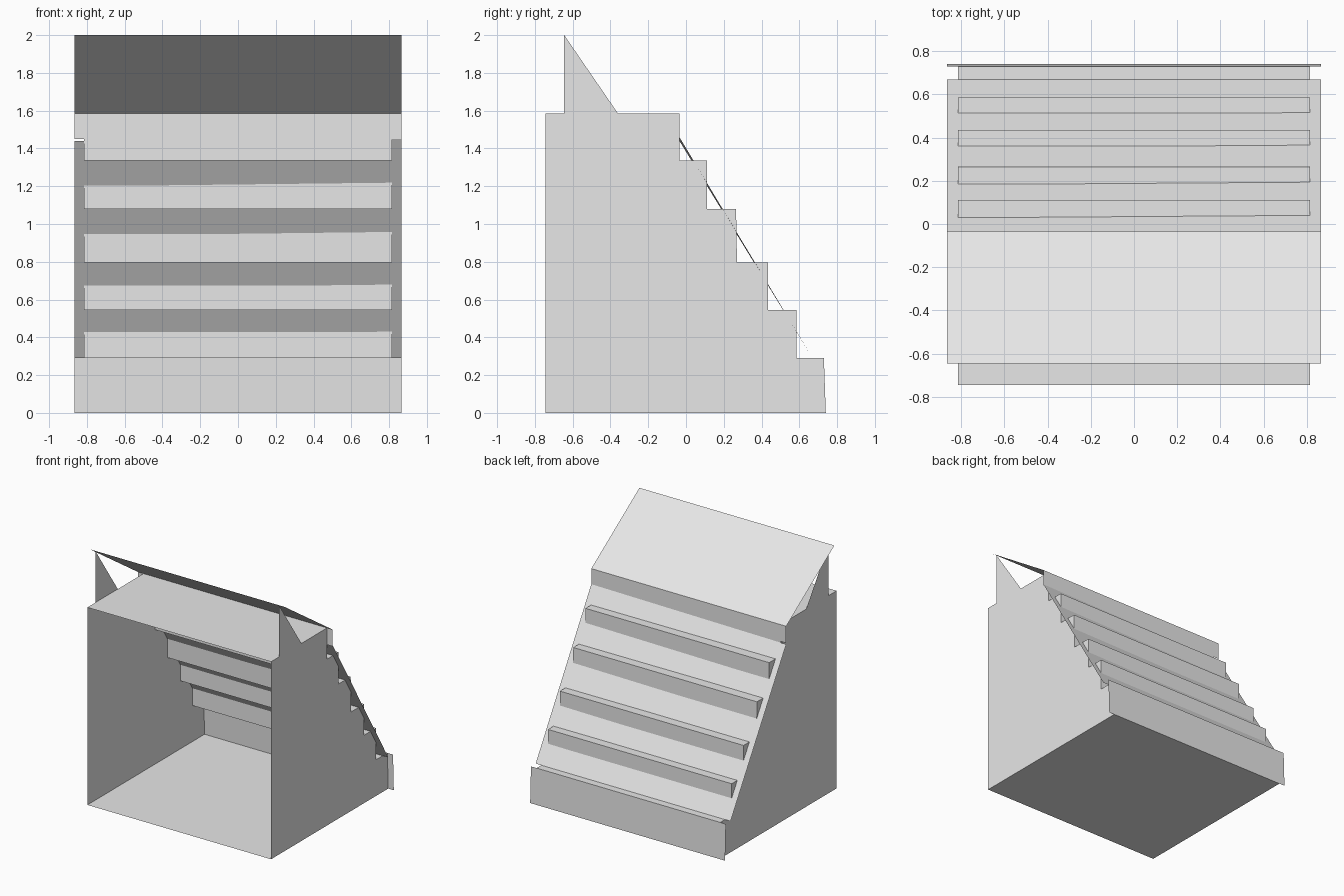
import bpy

cube = bpy.data.objects.get("Cube")
if cube:
    bpy.data.objects.remove(cube, do_unlink=True)

grey = bpy.data.materials.new("plain grey")
grey.use_nodes = True
grey.diffuse_color = (0.8, 0.8, 0.8, 1)
grey.node_tree.nodes["Principled BSDF"].inputs["Base Color"].default_value = (0.8, 0.8, 0.8, 1)

IN, OUT = 0.815, 0.865      # half widths of the body and of the overhanging sheets
BACK, FRONT, DECK = 0.74, -0.745, 1.585


def make(name, verts, faces):
    mesh = bpy.data.meshes.new(name)
    mesh.from_pydata(verts, [], faces)
    mesh.materials.append(grey)
    obj = bpy.data.objects.new(name, mesh)
    bpy.context.collection.objects.link(obj)
    return obj


def strip(name, path, half):
    """Sweep a (y, z) path across the width as a thin open sheet."""
    n = len(path)
    verts = [(x, y, z) for x in (-half, half) for y, z in path]
    return make(name, verts, [(i, i + n, i + n + 1, i + 1) for i in range(n - 1)])


# Stepped outline, from the top riser down to the lowest tread
steps = [(-0.035, DECK), (-0.035, 1.335), (0.11, 1.335), (0.11, 1.08),
         (0.265, 1.08), (0.27, 0.795), (0.435, 0.795), (0.435, 0.545),
         (0.585, 0.545), (0.585, 0.29), (0.73, 0.29)]

# Flat sheets of the body; the front stays open
strip("top_deck", [(FRONT, DECK), steps[0]], IN)
strip("stairs", steps, IN)
strip("bottom_riser", [steps[-1], (BACK, 0)], OUT)
strip("floor", [(BACK, 0), (FRONT, 0)], IN)

# Side walls with a pointed roof support at the front
peak = [(-0.36, DECK), (-0.645, 2.0), (-0.645, DECK)]
outline = steps + [(BACK, 0), (FRONT, 0), (FRONT, DECK)] + peak[::-1]
for name, x in (("right_wall", -IN), ("left_wall", IN)):
    order = range(len(outline))
    make(name, [(x, y, z) for y, z in outline],
         [tuple(order if x < 0 else reversed(order))])

# Sloping roof and the lip under its rear edge
strip("roof", [peak[1], steps[0]], OUT)
strip("roof_lip", [steps[0], (-0.035, 1.45)], OUT)

# Slightly twisted ramp sheet running through the steps
ramp = strip("ramp", [(-0.035, 1.45), (0.67, 0.29)], OUT)
ramp.data.vertices[0].co.z -= 0.01
ramp.data.vertices[2].co.z += 0.01
